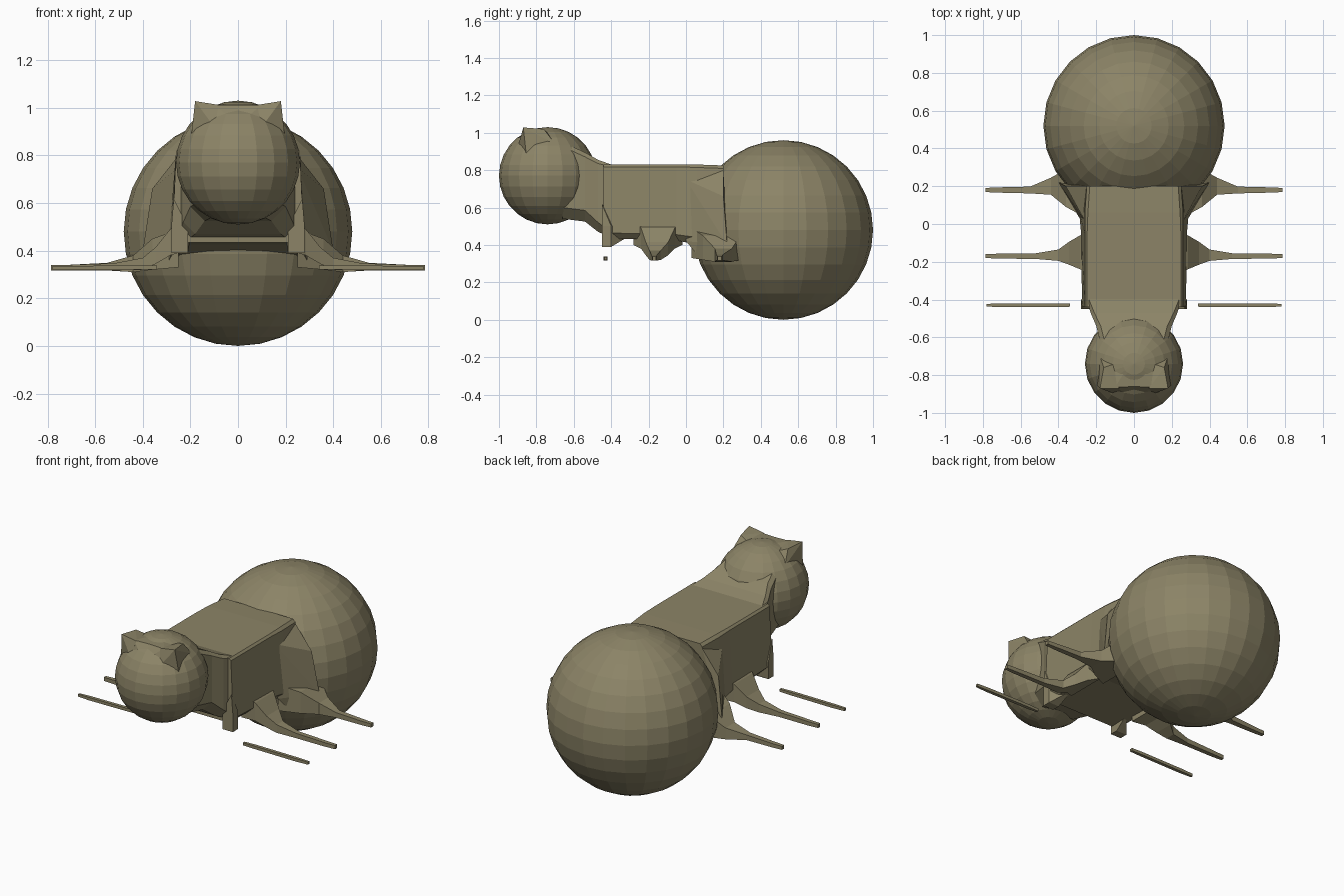
import bpy, bmesh
from mathutils import Matrix, Vector

if "Cube" in bpy.data.objects:
    bpy.data.objects.remove(bpy.data.objects["Cube"])

olive = bpy.data.materials.new("olive brown")
olive.diffuse_color = (0.262, 0.231, 0.135, 1)
olive.use_nodes = True
olive.node_tree.nodes["Principled BSDF"].inputs["Base Color"].default_value = olive.diffuse_color


def finish(bm, name):
    bmesh.ops.recalc_face_normals(bm, faces=bm.faces)
    mesh = bpy.data.meshes.new(name)
    bm.to_mesh(mesh)
    bm.free()
    mesh.materials.append(olive)
    ob = bpy.data.objects.new(name, mesh)
    bpy.context.collection.objects.link(ob)
    return ob


def ball(name, centre, radius, seg, rings):
    bm = bmesh.new()
    bmesh.ops.create_uvsphere(bm, u_segments=seg, v_segments=rings, radius=radius,
                              matrix=Matrix.Translation(centre))
    return finish(bm, name)


def loft(name, sections):
    """Skin a list of closed sections with equal point counts."""
    bm = bmesh.new()
    rings = [[bm.verts.new(p) for p in s] for s in sections]
    n = len(rings[0])
    for a, b in zip(rings, rings[1:]):
        for i in range(n):
            bm.faces.new((a[i], a[(i + 1) % n], b[(i + 1) % n], b[i]))
    bm.faces.new(rings[0])
    bm.faces.new(rings[-1])
    return finish(bm, name)


def hull(name, points):
    bm = bmesh.new()
    for p in points:
        bm.verts.new(p)
    bmesh.ops.convex_hull(bm, input=bm.verts)
    return finish(bm, name)


def mirror(ob):
    m = ob.modifiers.new("mirror", 'MIRROR')
    m.use_axis[0] = True
    m.use_mirror_merge = False


def body_section(y, top_w, low_w, z0, z1, cut):
    """Chamfered upright section across the body."""
    half = [(low_w - cut, z0), (low_w, z0 + cut), (top_w, z1 - cut * .4), (top_w - cut * .4, z1)]
    return [(x, y, z) for x, z in half] + [(-x, y, z) for x, z in reversed(half)]


def leg_section(x, y, hy, z, hz):
    return [(x, y - hy, z - hz), (x, y + hy, z - hz), (x, y + hy, z + hz), (x, y - hy, z + hz)]


# Abdomen and head
ball("abdomen", (0, .52, .48), .48, 24, 16)
ball("head", (0, -.74, .77), .26, 20, 14)

# Boxy thorax
loft("thorax", [body_section(-.44, .26, .275, .435, .83, .03),
                body_section(-.05, .26, .28, .425, .83, .03),
                body_section(.06, .26, .29, .40, .83, .04),
                body_section(.2, .25, .29, .36, .825, .04)])

# Neck flaring into the thorax
loft("neck", [body_section(-.66, .17, .17, .54, .95, .06),
              body_section(-.54, .20, .20, .525, .895, .06),
              body_section(-.47, .23, .23, .47, .855, .05),
              body_section(-.40, .25, .25, .44, .83, .03)])

# Brow ridge with raised corners
mirror(hull("brow_corner", [(.18, -.87, 1.028), (.16, -.76, 1.02), (.18, -.70, .94), (.2, -.85, .85),
                            (.1, -.9, .92), (.1, -.74, 1.0), (.08, -.87, 1.012)]))
mirror(hull("brow_ridge", [(0, -.86, 1.012), (.1, -.865, 1.012), (0, -.7, 1.02), (.1, -.7, 1.0),
                           (0, -.92, .93), (.1, -.9, .92)]))

# Front legs: short stub on the thorax and a detached thin bar
mirror(hull("front_leg_stub", [(x, y, z) for x in (.21, .28) for y in (-.45, -.40) for z in (.39, .50)]
            + [(.27, -.45, .62), (.2, -.30, .45)]))
mirror(loft("front_leg", [leg_section(.34, -.43, .008, .329, .008),
                          leg_section(.42, -.43, .010, .329, .009),
                          leg_section(.70, -.43, .010, .327, .009),
                          leg_section(.78, -.43, .007, .327, .008)]))

# Middle legs with flared roots
mirror(loft("middle_leg", [leg_section(.22, -.15, .13, .47, .07),
                           leg_section(.285, -.15, .09, .435, .055),
                           leg_section(.345, -.155, .06, .38, .035),
                           leg_section(.40, -.165, .03, .345, .025),
                           leg_section(.52, -.17, .015, .332, .015),
                           leg_section(.72, -.17, .013, .328, .012),
                           leg_section(.785, -.17, .010, .328, .011)]))

# Rear legs with flared roots on the abdomen
mirror(loft("rear_leg", [leg_section(.25, .17, .14, .41, .08),
                         leg_section(.36, .19, .10, .385, .065),
                         leg_section(.44, .20, .045, .345, .035),
                         leg_section(.55, .18, .018, .333, .016),
                         leg_section(.72, .18, .014, .328, .012),
                         leg_section(.785, .18, .011, .328, .011)]))

# Blend between thorax flank and abdomen
mirror(hull("waist_flare", [(.25, 0, .75), (.25, .2, .80), (.27, 0, .42), (.29, .05, .36),
                            (.36, .20, .66), (.40, .22, .40), (.2, .2, .4)]))
